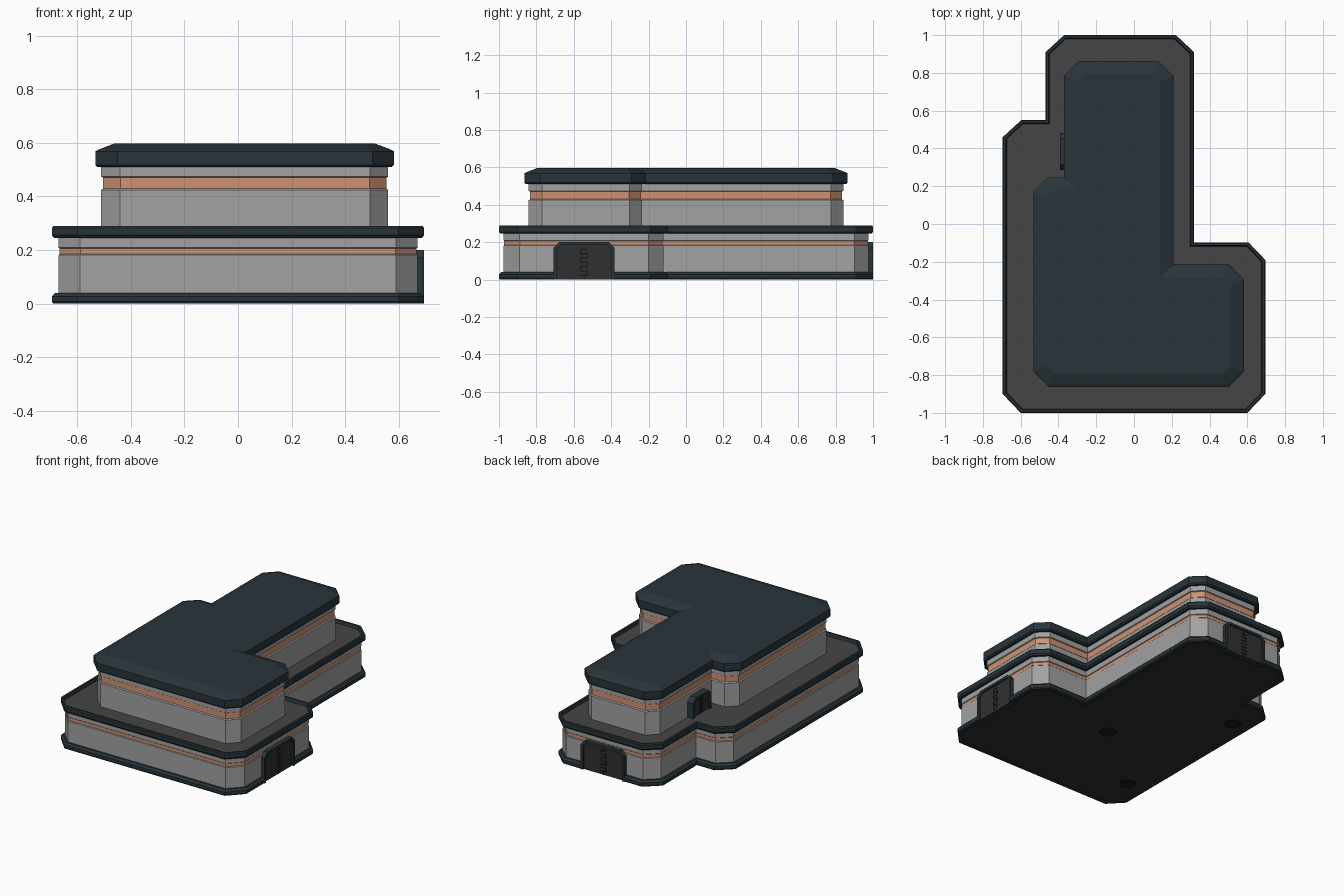
import bpy, bmesh
from math import pi
from mathutils import Vector, Matrix

if "Cube" in bpy.data.objects:
    bpy.data.objects.remove(bpy.data.objects["Cube"])


def material(name, rgb):
    m = bpy.data.materials.new(name)
    m.diffuse_color = (*rgb, 1)
    m.use_nodes = True
    m.node_tree.nodes["Principled BSDF"].inputs["Base Color"].default_value = m.diffuse_color
    return m


TRIM = material("dark_blue_trim", (0.022, 0.034, 0.042))
WALL = material("wall_grey", (0.36, 0.36, 0.36))
BAND = material("copper_band", (0.62, 0.29, 0.17))
DECK = material("deck_grey", (0.062, 0.06, 0.06))
DARK = material("panel_dark", (0.03, 0.03, 0.03))
BLACK = material("seam_black", (0.008, 0.009, 0.011))

# Plan outlines, counter-clockwise
LOWER = [(-.6, -1), (.6, -1), (.695, -.9), (.695, -.19), (.606, -.097), (.318, -.097), (.318, .91),
         (.222, 1), (-.37, 1), (-.468, .91), (-.468, .55), (-.597, .55), (-.695, .46), (-.695, -.9)]
UPPER = [(-.45, -.863), (.503, -.863), (.583, -.78), (.583, -.292), (.503, -.213), (.208, -.213),
         (.208, .785), (.128, .863), (-.292, .863), (-.37, .785), (-.37, .247), (-.455, .247),
         (-.533, .17), (-.533, -.78)]


def inset(poly, d):
    """Move every edge of a counter-clockwise outline inward by d."""
    out, n = [], len(poly)
    for i in range(n):
        p, a, b = Vector(poly[i]), Vector(poly[i - 1]), Vector(poly[(i + 1) % n])
        e1, e2 = (p - a).normalized(), (b - p).normalized()
        n1, n2 = Vector((-e1.y, e1.x)), Vector((-e2.y, e2.x))
        out.append(p + (n1 + n2) * (d / (1 + n1.dot(n2))))
    return out


def finish(name, bm, mat):
    bmesh.ops.recalc_face_normals(bm, faces=bm.faces)
    me = bpy.data.meshes.new(name)
    bm.to_mesh(me)
    bm.free()
    ob = bpy.data.objects.new(name, me)
    me.materials.append(mat)
    bpy.context.collection.objects.link(ob)
    return ob


def loft(name, poly, profile, mat, ring=False):
    """Stack outlines from (inset, z) pairs; capped, or closed into a ring."""
    bm = bmesh.new()
    loops = [[bm.verts.new((*p, z)) for p in inset(poly, d)] for d, z in profile]
    n = len(poly)
    pairs = list(zip(loops, loops[1:])) + ([(loops[-1], loops[0])] if ring else [])
    for a, b in pairs:
        for i in range(n):
            j = (i + 1) % n
            bm.faces.new((a[i], a[j], b[j], b[i]))
    if not ring:
        bm.faces.new(loops[0][::-1])
        bm.faces.new(loops[-1])
    return finish(name, bm, mat)


def box(bm, x0, x1, y0, y1, z0, z1):
    size = Matrix.Diagonal((x1 - x0, y1 - y0, z1 - z0, 1))
    mid = Matrix.Translation(((x0 + x1) / 2, (y0 + y1) / 2, (z0 + z1) / 2))
    bmesh.ops.create_cube(bm, size=1, matrix=mid @ size)


def arch(w, h, c):
    return [(-w, 0), (-w, h - c), (-w + c, h), (w - c, h), (w, h - c), (w, 0)]


def extrude(bm, pts, depth):
    """Extrude an (x, z) shape from y = .03 behind the wall out to -depth."""
    f = bm.faces.new([bm.verts.new((x, .03, z)) for x, z in pts])
    r = bmesh.ops.extrude_face_region(bm, geom=[f])
    bmesh.ops.translate(bm, vec=(0, -depth - .03, 0),
                        verts=[v for v in r["geom"] if isinstance(v, bmesh.types.BMVert)])


def door(name, loc, turn, width, h, depth):
    """Framed sliding door facing local -y, with a toothed centre seam."""
    m = Matrix.Translation(loc) @ Matrix.Rotation(turn, 4, 'Z')
    w, t = width / 2, .016
    outer, inner = arch(w, h, .03), arch(w - t, h - t, .024)
    bm = bmesh.new()
    extrude(bm, outer + inner[::-1], depth)
    finish(name + "_frame", bm, TRIM).matrix_world = m
    bm = bmesh.new()
    extrude(bm, inner, depth - .012)
    finish(name + "_panel", bm, DARK).matrix_world = m
    bm = bmesh.new()
    step, a, s = (h - t) / 8, .018, .003
    y0, y1 = -depth + .0095, -depth + .014
    for i in range(8):
        x = a if i % 2 else -a
        x = x if 0 < i < 7 else 0
        box(bm, x - s, x + s, y0, y1, i * step, (i + 1) * step)
        if i:
            box(bm, -a - s, a + s, y0, y1, i * step - s, i * step + s)
    finish(name + "_seam", bm, BLACK).matrix_world = m


# Lower storey
base = loft("base_trim", LOWER, [(.03, 0), (.005, 0), (0, .007), (0, .027), (.012, .04), (.03, .04)], TRIM, True)
loft("bottom_plate", LOWER, [(.025, .006), (.025, .03)], DARK)
loft("lower_walls", LOWER, [(.024, .02), (.024, .181), (.030, .185), (.030, .205), (.024, .209), (.024, .255)], WALL)
loft("lower_band", LOWER, [(.028, .185), (.028, .205)], BAND)
loft("deck", LOWER, [(.015, .25), (.015, .267)], DECK)
loft("parapet_trim", LOWER, [(.03, .245), (.008, .245), (0, .255), (0, .282), (.005, .289), (.016, .289), (.022, .265)],
     TRIM, True)

# Upper storey
loft("upper_walls", UPPER, [(.022, .26), (.022, .424), (.03, .43), (.03, .47), (.022, .474), (.022, .52)], WALL)
loft("upper_band", UPPER, [(.028, .43), (.028, .47)], BAND)
loft("roof", UPPER, [(.008, .51), (0, .518), (0, .568), (.012, .575), (.07, .597)], TRIM)

# Gaps in the base trim where the ground doors stand
DOORS = [("right_door", (.671, -.545, 0), pi / 2), ("back_door", (-.075, .976, 0), pi)]
for name, loc, turn in DOORS:
    bm = bmesh.new()
    box(bm, -.155, .155, -.08, -.001, -.1, .15)
    cut = finish(name + "_cutter", bm, TRIM)
    cut.matrix_world = Matrix.Translation(loc) @ Matrix.Rotation(turn, 4, 'Z')
    cut.hide_render = True
    mod = base.modifiers.new("door_gap", 'BOOLEAN')
    mod.operation, mod.object, mod.solver = 'DIFFERENCE', cut, 'EXACT'
    bpy.context.view_layer.objects.active = base
    bpy.ops.object.modifier_apply(modifier=mod.name)
    bpy.data.objects.remove(cut)
    door(name, loc, turn, .325, .2, .024)

# Small door onto the deck
door("deck_door", (-.348, .383, .265), -pi / 2, .195, .135, .043)

# Round inserts in the underside
for i, (x, y) in enumerate([(-.035, -.30), (-.57, .285), (-.55, -.72)]):
    bm = bmesh.new()
    bmesh.ops.create_cone(bm, cap_ends=True, segments=24, radius1=.055, radius2=.055, depth=.006,
                          matrix=Matrix.Translation((x, y, .0065)))
    finish(f"underside_insert_{i + 1}", bm, BLACK)
